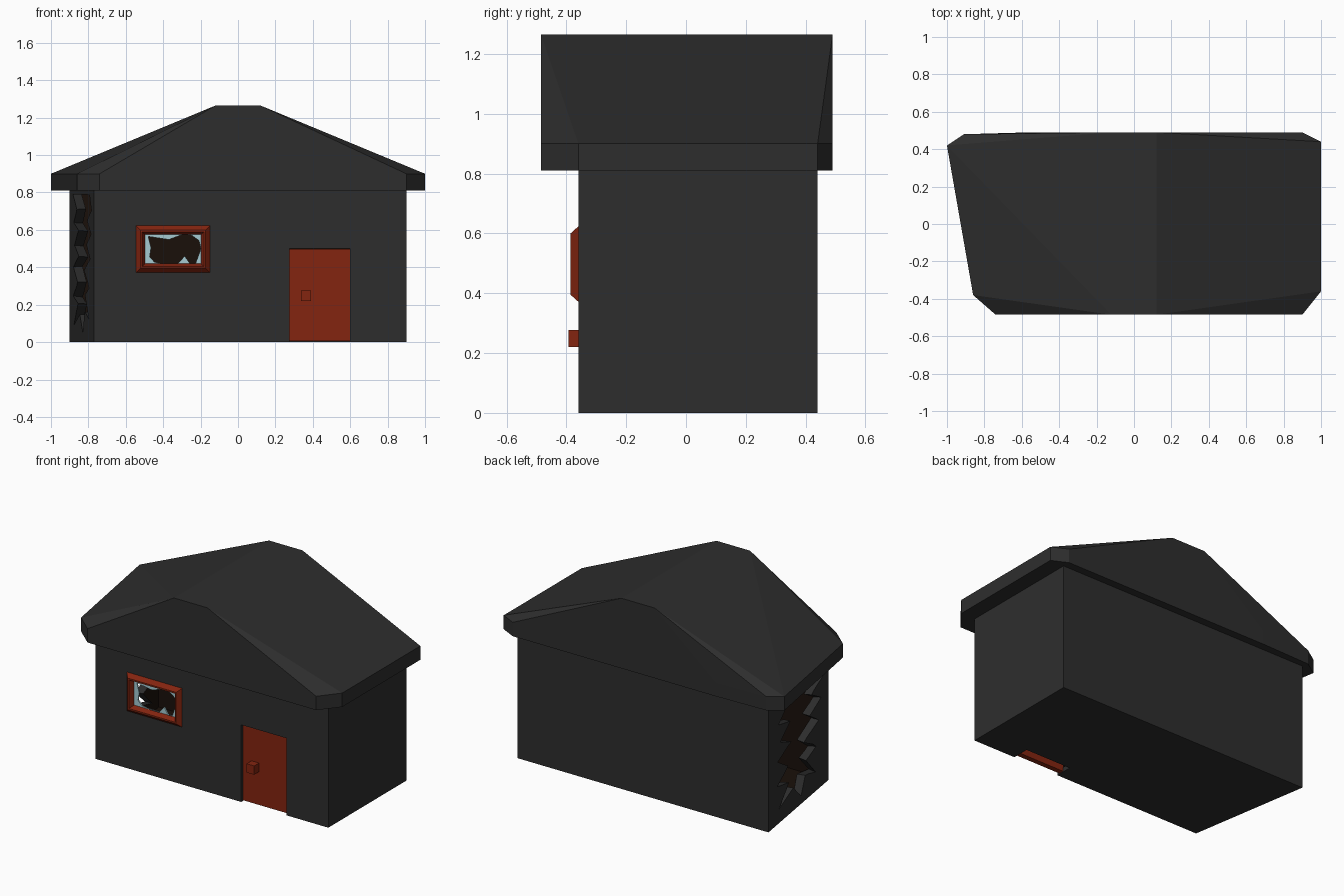
import bpy, bmesh, random
from mathutils import Vector

if "Cube" in bpy.data.objects:
    bpy.data.objects.remove(bpy.data.objects["Cube"])

random.seed(4)


def material(name, rgb):
    m = bpy.data.materials.new(name)
    m.diffuse_color = (*rgb, 1)
    m.use_nodes = True
    m.node_tree.nodes["Principled BSDF"].inputs["Base Color"].default_value = m.diffuse_color
    return m


DARK = material("charcoal", (0.027, 0.027, 0.027))
RED = material("red paint", (0.23, 0.018, 0.005))
INSIDE = material("dark interior", (0.010, 0.005, 0.003))
GLASS = material("glass", (0.38, 0.60, 0.65))


def finish(bm, name, mat):
    bmesh.ops.recalc_face_normals(bm, faces=bm.faces[:])
    me = bpy.data.meshes.new(name)
    bm.to_mesh(me)
    bm.free()
    me.materials.append(mat)
    ob = bpy.data.objects.new(name, me)
    bpy.context.collection.objects.link(ob)
    return ob


def loft(name, loops, mat, caps=True, closed=False):
    """Join equal-length point loops into a skin."""
    bm = bmesh.new()
    rings = [[bm.verts.new(p) for p in lp] for lp in loops]
    pairs = list(zip(rings, rings[1:])) + ([(rings[-1], rings[0])] if closed else [])
    n = len(rings[0])
    for a, b in pairs:
        for i in range(n):
            bm.faces.new((a[i], a[(i + 1) % n], b[(i + 1) % n], b[i]))
    if caps:
        bm.faces.new(rings[0])
        bm.faces.new(rings[-1])
    return finish(bm, name, mat)


def prism(name, outline, z0, z1, mat):
    return loft(name, [[(x, y, z) for x, y in outline] for z in (z0, z1)], mat)


def box(name, x, y, z, mat):
    return prism(name, [(x[0], y[0]), (x[1], y[0]), (x[1], y[1]), (x[0], y[1])], *z, mat)


def cut(ob, cutter):
    cutter.hide_render = True
    md = ob.modifiers.new("cut", 'BOOLEAN')
    md.operation, md.solver, md.object = 'DIFFERENCE', 'EXACT', cutter
    md.material_mode = 'TRANSFER'
    bpy.context.view_layer.objects.active = ob
    bpy.ops.object.modifier_apply(modifier=md.name)
    bpy.data.objects.remove(cutter)


# hollow walls, left end skewed
walls = prism("walls", [(-.77, -.36), (.9, -.36), (.9, .44), (-.9, .44)], 0, .815, DARK)
cut(walls, prism("room_cutter", [(-.728, -.31), (.85, -.31), (.85, .39), (-.842, .39)],
                 .03, .80, INSIDE))

# openings for window and door
cut(walls, box("window_cutter", (-.5, -.195), (-.5, -.25), (.405, .585), DARK))
cut(walls, box("door_cutter", (.275, .6), (-.5, -.25), (-.1, .5), DARK))

# jagged hole in the left wall: (fraction back to front, height)
hole = [(.14, .79), (.30, .71), (.17, .64), (.36, .60), (.20, .52), (.38, .46), (.16, .40),
        (.33, .32), (.14, .25), (.35, .21), (.17, .09), (.42, .15), (.55, .05), (.62, .16),
        (.78, .12), (.62, .25), (.80, .29), (.58, .38), (.84, .44), (.68, .52), (.88, .58),
        (.72, .65), (.90, .70), (.82, .79)]
back, front = Vector((-.9, .44, 0)), Vector((-.77, -.36, 0))
inward = Vector((.8, .13, 0)).normalized()


def hole_loop(depth, jitter):
    out = []
    for t, z in hole:
        t += random.uniform(-jitter, jitter)
        z = min(.79, z + random.uniform(-jitter, jitter) * .5)
        out.append(back.lerp(front, t) + inward * depth + Vector((0, 0, z)))
    return out


cut(walls, loft("hole_cutter", [hole_loop(-.03, 0), hole_loop(.08, .03)], DARK))

# gable roof with clipped corners, made as a convex hull
eave = [(-1, .42), (-.91, .48), (-.56, .49), (.9, .49), (1, .44), (1, -.36), (.9, -.485),
        (-.74, -.485), (-.86, -.38)]
bm = bmesh.new()
for x, y in eave:
    for z in (.81, .90):
        bm.verts.new((x, y, z))
for x in (-.12, .12):
    for y in (-.485, .49):
        bm.verts.new((x, y, 1.265))
bmesh.ops.convex_hull(bm, input=bm.verts[:])
bmesh.ops.dissolve_limit(bm, angle_limit=.01, verts=bm.verts[:], edges=bm.edges[:])
finish(bm, "roof", DARK)


# bevelled window frame
def rect(inset, y):
    x0, x1, z0, z1 = -.55 + inset, -.145 - inset, .367 + inset, .628 - inset
    return [(x0, y, z0), (x1, y, z0), (x1, y, z1), (x0, y, z1)]


loft("window_frame", [rect(0, -.355), rect(.028, -.386), rect(.038, -.386), rect(.053, -.355)],
     RED, caps=False, closed=True)

# broken glass left around the pane edge
outer = [(-.5, .405), (-.40, .405), (-.30, .405), (-.195, .405), (-.195, .50),
         (-.195, .585), (-.30, .585), (-.40, .585), (-.5, .585), (-.5, .50)]
inner = [(-.475, .435), (-.39, .415), (-.305, .412), (-.23, .412), (-.198, .50),
         (-.215, .565), (-.29, .578), (-.37, .548), (-.48, .565), (-.465, .505)]
teeth = [[(x, y, z) for x, z in lp] for y in (-.350, -.342) for lp in (outer, inner)]
loft("broken_glass", [teeth[0], teeth[1], teeth[3], teeth[2]], GLASS, caps=False, closed=True)
for i, (a, b, c) in enumerate([((-.33, .41), (-.25, .41), (-.285, .46)),
                               ((-.5, .41), (-.43, .41), (-.485, .47)),
                               ((-.196, .58), (-.26, .58), (-.205, .54))]):
    loft(f"glass_shard_{i + 1}", [[(x, y, z) for x, z in (a, b, c)] for y in (-.351, -.341)], GLASS)

# door and square knob
box("door", (.275, .6), (-.343, -.31), (0.005, .498), RED)
box("door_knob", (.337, .391), (-.393, -.34), (.22, .277), RED)
